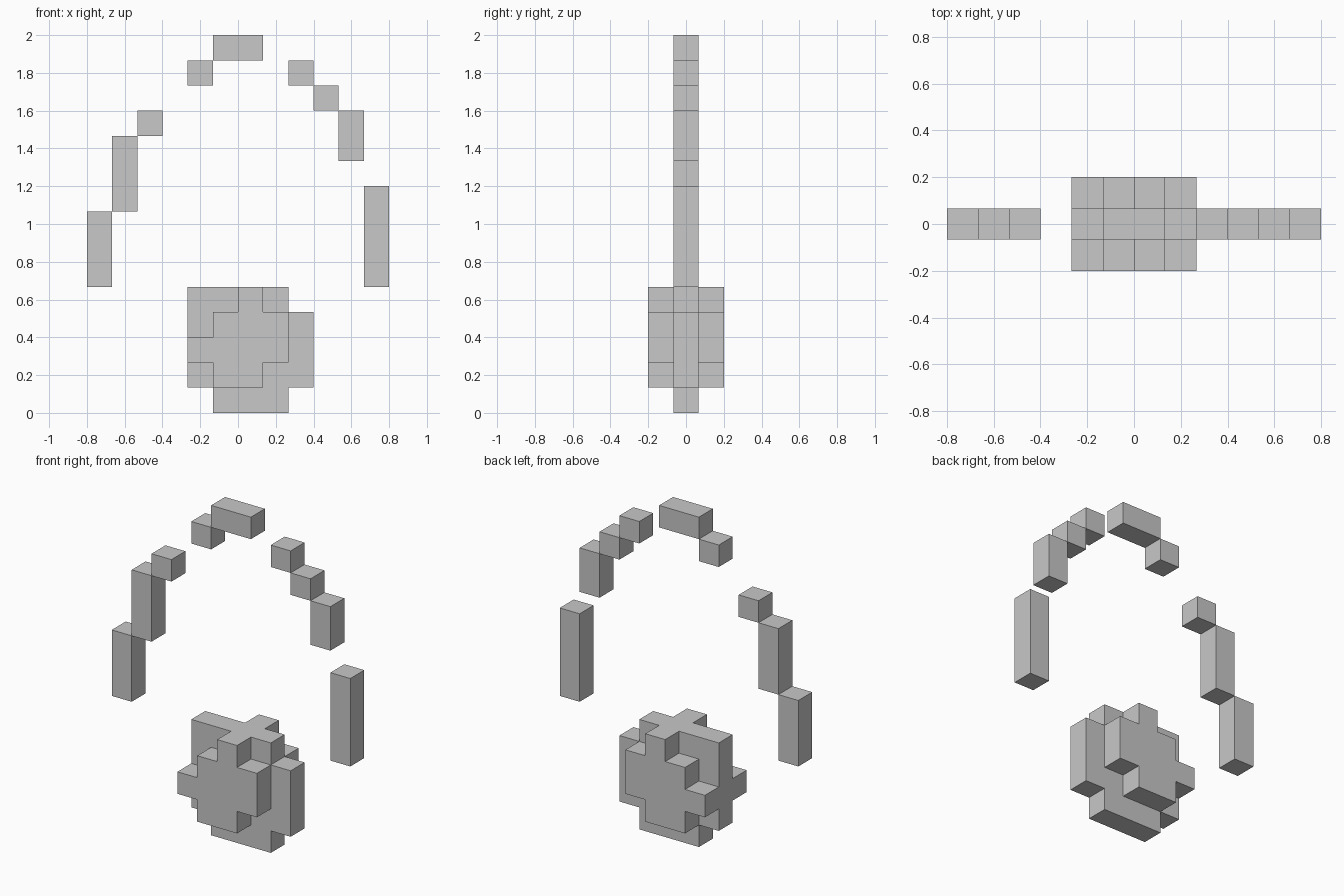
import bpy, bmesh
from mathutils import Vector

if "Cube" in bpy.data.objects:
    bpy.data.objects.remove(bpy.data.objects["Cube"])

U = 2 / 15                       # edge length of one block
ORIGIN = Vector((-6 * U, -1.5 * U, 0))

grey = bpy.data.materials.new("plain grey")
grey.diffuse_color = (0.58, 0.58, 0.58, 1)
grey.use_nodes = True
grey.node_tree.nodes["Principled BSDF"].inputs["Base Color"].default_value = grey.diffuse_color

# outward direction -> unit face corners
FACES = {
    (1, 0, 0): ((1, 0, 0), (1, 1, 0), (1, 1, 1), (1, 0, 1)),
    (-1, 0, 0): ((0, 0, 0), (0, 0, 1), (0, 1, 1), (0, 1, 0)),
    (0, 1, 0): ((0, 1, 0), (0, 1, 1), (1, 1, 1), (1, 1, 0)),
    (0, -1, 0): ((0, 0, 0), (1, 0, 0), (1, 0, 1), (0, 0, 1)),
    (0, 0, 1): ((0, 0, 1), (1, 0, 1), (1, 1, 1), (0, 1, 1)),
    (0, 0, -1): ((0, 0, 0), (0, 1, 0), (1, 1, 0), (1, 0, 0)),
}


def block_layer(y, runs):
    """Cells of one layer; each run is (x first, x last, z first, z last)."""
    return {(x, y, z) for x0, x1, z0, z1 in runs
            for x in range(x0, x1 + 1) for z in range(z0, z1 + 1)}


def build(name, cells):
    """Mesh only the outer skin of a set of blocks, then merge flat faces."""
    bm = bmesh.new()
    for c in sorted(cells):
        for d, corners in FACES.items():
            if tuple(a + b for a, b in zip(c, d)) not in cells:
                bm.faces.new([bm.verts.new(ORIGIN + U * (Vector(c) + Vector(p)))
                              for p in corners])
    bmesh.ops.remove_doubles(bm, verts=bm.verts, dist=1e-4)
    bmesh.ops.dissolve_limit(bm, angle_limit=0.01, verts=bm.verts, edges=bm.edges)
    mesh = bpy.data.meshes.new(name)
    bm.to_mesh(mesh)
    bm.free()
    mesh.materials.append(grey)
    obj = bpy.data.objects.new(name, mesh)
    bpy.context.collection.objects.link(obj)


# pendant: notched middle slab with the same smaller plate on front and back
pendant = block_layer(1, [(4, 7, 1, 4), (8, 8, 1, 3), (5, 7, 0, 0)])
for side in (0, 2):
    pendant |= block_layer(side, [(6, 6, 4, 4), (5, 7, 3, 3), (4, 7, 2, 2), (5, 6, 1, 1)])
build("pendant", pendant)

# broken loop of links arching over the pendant
links = {
    "left_lower_link": (0, 0, 5, 7),
    "left_middle_link": (1, 1, 8, 10),
    "left_upper_link": (2, 2, 11, 11),
    "left_top_link": (4, 4, 13, 13),
    "crown_link": (5, 6, 14, 14),
    "right_top_link": (8, 8, 13, 13),
    "right_upper_link": (9, 9, 12, 12),
    "right_middle_link": (10, 10, 10, 11),
    "right_lower_link": (11, 11, 5, 8),
}
for name, run in links.items():
    build(name, block_layer(1, [run]))
